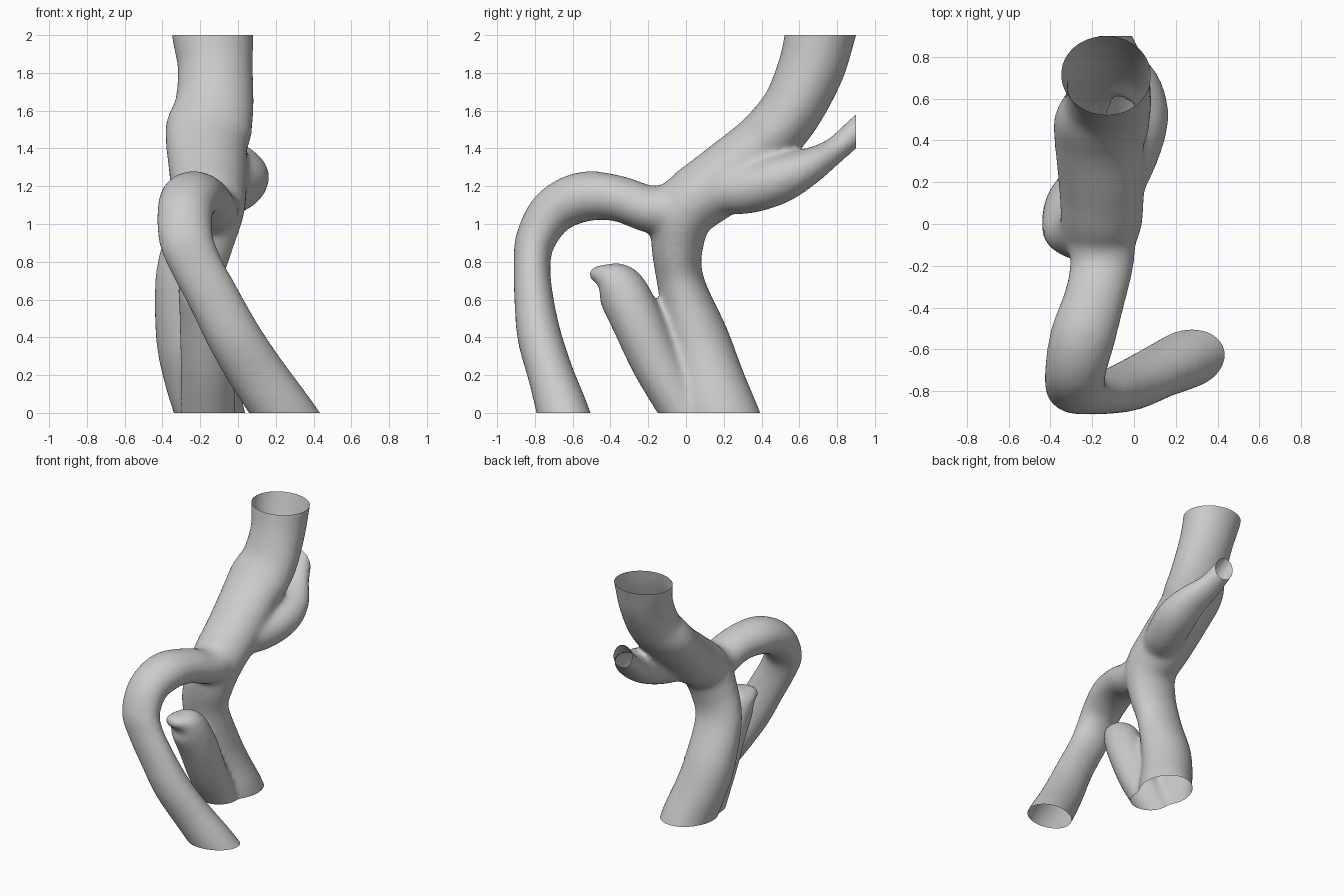
import bpy, bmesh, math
from mathutils import Vector

cube = bpy.data.objects.get("Cube")
if cube:
    bpy.data.objects.remove(cube)

SIDES, STEPS = 28, 6


def catmull(a, b, c, d, t):
    return 0.5 * (2 * b + (c - a) * t + (2 * a - 5 * b + 4 * c - d) * t * t
                  + (3 * b - a - 3 * c + d) * t ** 3)


def sweep(bm, rows):
    """Closed oval tube; each row is x, y, z, sideways radius, other radius."""
    pts = [Vector(r) for r in rows]
    pts = [2 * pts[0] - pts[1]] + pts + [2 * pts[-1] - pts[-2]]
    path = [catmull(*pts[i:i + 4], s / STEPS)
            for i in range(len(pts) - 3) for s in range(STEPS)] + [pts[-2]]
    rings = []
    for i, p in enumerate(path):
        before, after = path[max(i - 1, 0)], path[min(i + 1, len(path) - 1)]
        tangent = (Vector(after[:3]) - Vector(before[:3])).normalized()
        side = Vector((1, 0, 0))
        side = (side - tangent * side.dot(tangent)).normalized()
        up = tangent.cross(side)
        ring = []
        for k in range(SIDES):
            a = math.tau * k / SIDES
            ring.append(bm.verts.new(Vector(p[:3]) + side * p[3] * math.cos(a)
                                     + up * p[4] * math.sin(a)))
        rings.append(ring)
    for r, s in zip(rings, rings[1:]):
        for k in range(SIDES):
            n = (k + 1) % SIDES
            bm.faces.new((r[k], r[n], s[n], s[k]))
    bm.faces.new(rings[0][::-1])
    bm.faces.new(rings[-1])


# Main trunk, from the floor to the wide upper opening
trunk = [(-.12, .26, -.2, .185, .20), (-.15, .175, 0, .185, .205),
         (-.21, .12, .2, .185, .18), (-.25, .06, .4, .185, .165),
         (-.26, -.03, .7, .18, .125), (-.21, -.045, .9, .185, .14),
         (-.16, .0, 1.08, .195, .17), (-.155, .18, 1.225, .205, .18),
         (-.165, .38, 1.40, .215, .165), (-.155, .48, 1.5, .23, .165),
         (-.125, .575, 1.63, .21, .165), (-.12, .665, 1.83, .2, .178),
         (-.133, .71, 2, .217, .185), (-.14, .75, 2.15, .22, .185)]
# Arched branch that bends over the front and runs down to the floor
arch = [(-.15, .05, 1.08, .17, .16), (-.155, -.08, 1.075, .165, .145),
        (-.155, -.2, 1.08, .152, .125), (-.19, -.36, 1.135, .147, .122),
        (-.245, -.54, 1.145, .157, .133), (-.28, -.70, 1.07, .148, .125),
        (-.275, -.795, .92, .145, .108), (-.22, -.815, .78, .137, .098),
        (-.125, -.805, .6, .138, .105), (-.02, -.775, .4, .145, .118),
        (.105, -.715, .2, .152, .123), (.245, -.65, 0, .158, .138),
        (.37, -.59, -.18, .158, .138)]
# Small rear branch
rear = [(-.1, .15, 1.18, .13, .13), (-.03, .33, 1.19, .145, .135),
        (.015, .5, 1.24, .15, .13), (.005, .64, 1.30, .135, .10),
        (-.05, .78, 1.385, .10, .07), (-.09, .9, 1.49, .08, .07),
        (-.12, 1.0, 1.58, .08, .07)]
# Blunt stub leaning forward from the foot of the trunk
stub = [(-.25, -.5, .735, .05, .03), (-.215, -.43, .725, .11, .065),
        (-.185, -.355, .67, .135, .128), (-.165, -.265, .50, .145, .137),
        (-.16, -.15, .25, .145, .132), (-.16, -.01, 0, .145, .122),
        (-.16, .1, -.2, .145, .122)]

bm = bmesh.new()
for rows in (trunk, arch, rear, stub):
    sweep(bm, rows)
bmesh.ops.recalc_face_normals(bm, faces=bm.faces[:])
mesh = bpy.data.meshes.new("branching_tube")
bm.to_mesh(mesh)
bm.free()
tube = bpy.data.objects.new("branching_tube", mesh)
bpy.context.collection.objects.link(tube)

# Fuse the tubes and soften the joints
fuse = tube.modifiers.new("fuse", "REMESH")
fuse.mode = "VOXEL"
fuse.voxel_size = 0.018
soften = tube.modifiers.new("soften", "SMOOTH")
soften.factor = 0.5
soften.iterations = 14
bpy.context.view_layer.update()
graph = bpy.context.evaluated_depsgraph_get()
bm = bmesh.new()
bm.from_mesh(tube.evaluated_get(graph).to_mesh())
tube.modifiers.clear()

# Slice the ends off to leave open mouths
for point, normal in (((0, 0, 0), (0, 0, -1)), ((0, 0, 2), (0, 0, 1)),
                      ((0, .9, 0), (0, 1, 0))):
    bmesh.ops.bisect_plane(bm, geom=bm.verts[:] + bm.edges[:] + bm.faces[:],
                           plane_co=point, plane_no=normal, clear_outer=True)
for face in bm.faces:
    face.smooth = True
bm.to_mesh(mesh)
bm.free()

grey = bpy.data.materials.new("plain_grey")
grey.use_nodes = True
colour = (0.6, 0.6, 0.6, 1)
grey.diffuse_color = colour
grey.node_tree.nodes["Principled BSDF"].inputs["Base Color"].default_value = colour
mesh.materials.clear()
mesh.materials.append(grey)
